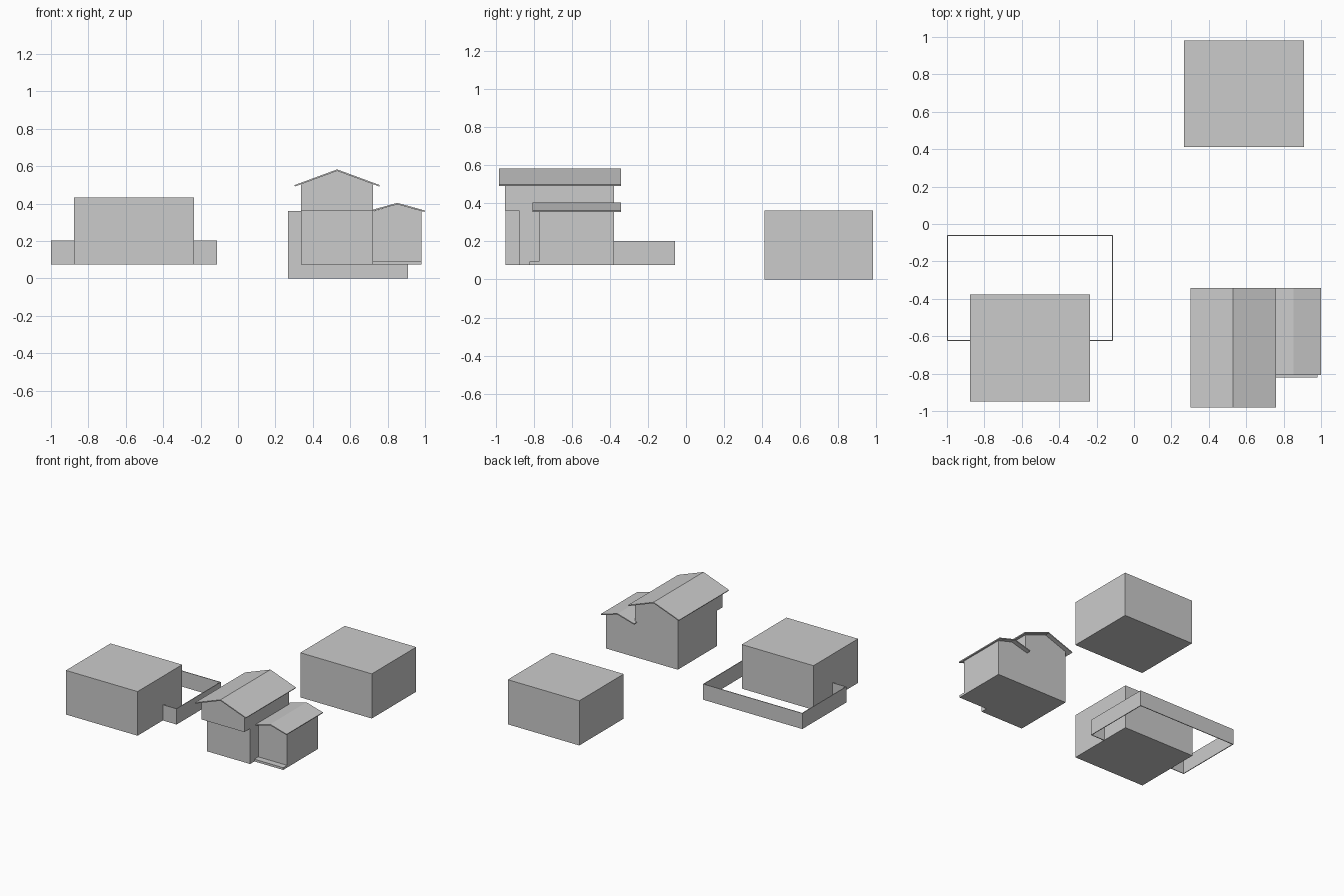
import bpy, bmesh
from mathutils import Vector

if "Cube" in bpy.data.objects:
    bpy.data.objects.remove(bpy.data.objects["Cube"])


def prism(name, pts, to3d, depth):
    """Extrude a flat outline along the depth vector."""
    bm = bmesh.new()
    face = bm.faces.new([bm.verts.new(to3d(a, b)) for a, b in pts])
    ext = bmesh.ops.extrude_face_region(bm, geom=[face], use_keep_orig=True)
    moved = [g for g in ext["geom"] if isinstance(g, bmesh.types.BMVert)]
    bmesh.ops.translate(bm, verts=moved, vec=Vector(depth))
    bmesh.ops.recalc_face_normals(bm, faces=bm.faces)
    me = bpy.data.meshes.new(name)
    bm.to_mesh(me)
    bm.free()
    ob = bpy.data.objects.new(name, me)
    bpy.context.collection.objects.link(ob)
    return ob


def front_prism(name, pts, y0, y1):
    return prism(name, pts, lambda x, z: (x, y0, z), (0, y1 - y0, 0))


def plan_prism(name, pts, z0, z1):
    return prism(name, pts, lambda x, y: (x, y, z0), (0, 0, z1 - z0))


def box(name, x0, x1, y0, y1, z0, z1):
    return plan_prism(name, [(x0, y0), (x1, y0), (x1, y1), (x0, y1)], z0, z1)


def gable_roof(name, cx, half, ridge, eave, t, y0, y1):
    """Thin chevron with ends cut square to the slope."""
    d = Vector((half, eave - ridge)).normalized()
    ox, oz = d.y * t, -d.x * t
    front_prism(name, [
        (cx, ridge), (cx + half, eave), (cx + half + ox, eave + oz),
        (cx, ridge - t / d.x),
        (cx - half - ox, eave + oz), (cx - half, eave)], y0, y1)


G = 0.075      # ground level of the raised buildings
BACK = -0.378  # shared back wall

# Plain block buildings
box("rear_block", 0.268, 0.908, 0.413, 0.981, 0, 0.361)
box("left_block", -0.876, -0.235, -0.948, BACK, G, 0.432)

# Yard fence: thin U with returns to the block
t = 0.006
x0, x1, y0, y1 = -1.0, -0.112, -0.625, -0.058
a, b = -0.876, -0.235
plan_prism("yard_fence", [
    (a, y0), (x0, y0), (x0, y1), (x1, y1), (x1, y0), (b, y0),
    (b, y0 + t), (x1 - t, y0 + t), (x1 - t, y1 - t),
    (x0 + t, y1 - t), (x0 + t, y0 + t), (a, y0 + t)], G, 0.202)

# Main house: recessed ground floor, overhanging gabled upper floor
L, R, C = 0.338, 0.722, 0.53
box("ground_floor", L, R, -0.877, BACK, G, 0.361)
front_prism("upper_floor", [(L, 0.361), (R, 0.361), (R, 0.506),
                            (C, 0.575), (L, 0.506)], -0.95, BACK)
gable_roof("main_roof", C, 0.228, 0.583, 0.499, 0.008, -0.981, -0.342)

# Side wing with porch step
WR, WC = 0.98, 0.852
front_prism("wing", [(R, G), (WR, G), (WR, 0.36), (WC, 0.396),
                     (R, 0.359)], -0.772, BACK)
box("porch_step", R, WR, -0.822, -0.772, G, 0.093)
gable_roof("wing_roof", WC, 0.148, 0.404, 0.363, 0.008, -0.806, -0.342)
